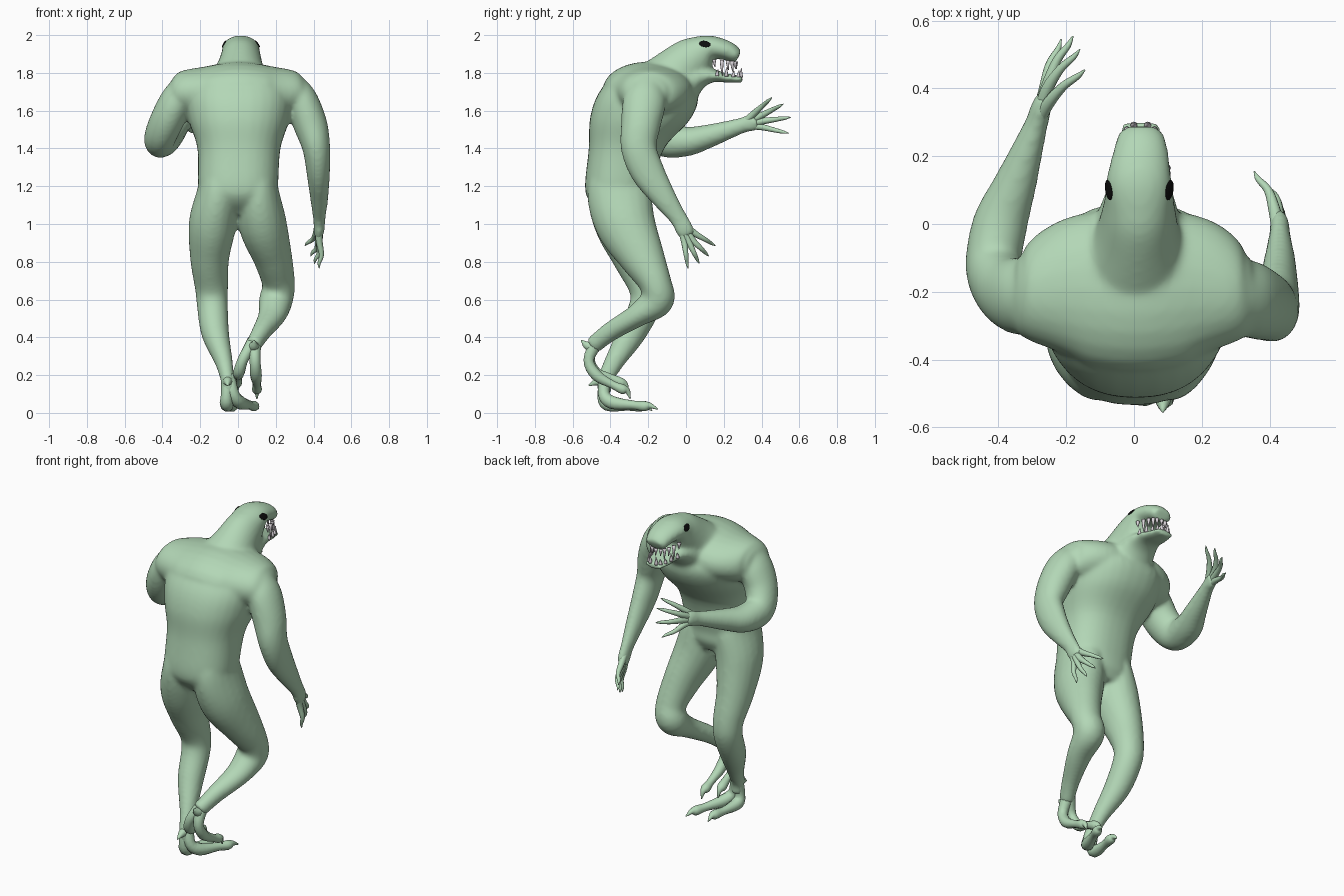
import bpy, bmesh, math
from mathutils import Vector, Matrix


def material(name, rgb):
    m = bpy.data.materials.new(name)
    m.diffuse_color = (*rgb, 1)
    return m


SKIN = material("pale green skin", (0.45, 0.68, 0.47))
BLACK = material("black eye", (0.004, 0.004, 0.004))
TOOTH = material("tooth grey white", (0.72, 0.68, 0.72))


def spline(pts, steps):
    """Catmull-Rom through rows of numbers."""
    rows = [Vector(p) for p in pts]
    rows = [2 * rows[0] - rows[1]] + rows + [2 * rows[-1] - rows[-2]]
    out = []
    for i in range(1, len(rows) - 2):
        a, b, c, d = rows[i - 1:i + 3]
        for k in range(steps):
            t = k / steps
            out.append(0.5 * (2 * b + (c - a) * t + (2 * a - 5 * b + 4 * c - d) * t * t
                              + (3 * b - a - 3 * c + d) * t ** 3))
    return out + [rows[-2]]


def tube(bm, pts, sides=20, steps=5, flat=False, power=2.0, ref=(1, 0, 0)):
    """Loft of oval rings; each point is x, y, z, half width, half depth."""
    rows = spline(pts, steps)
    cs = [Vector(r[:3]) for r in rows]
    rings = []
    for i, r in enumerate(rows):
        tan = (cs[min(i + 1, len(cs) - 1)] - cs[max(i - 1, 0)]).normalized()
        if flat:
            tan = Vector((0, 0, 1))
        u = Vector(ref)
        u = (u - tan * u.dot(tan)).normalized()
        v = tan.cross(u)
        ring = []
        for k in range(sides):
            a = 2 * math.pi * k / sides
            c, s = math.cos(a), math.sin(a)
            c = math.copysign(abs(c) ** (2 / power), c)
            s = math.copysign(abs(s) ** (2 / power), s)
            ring.append(bm.verts.new(cs[i] + u * c * max(r[3], .002) + v * s * max(r[4], .002)))
        rings.append(ring)
    for p, q in zip(rings, rings[1:]):
        for k in range(sides):
            bm.faces.new((p[k], p[(k + 1) % sides], q[(k + 1) % sides], q[k]))
    bm.faces.new(rings[0][::-1])
    bm.faces.new(rings[-1])


def finish(bm, name, mat):
    bmesh.ops.recalc_face_normals(bm, faces=bm.faces)
    me = bpy.data.meshes.new(name)
    bm.to_mesh(me)
    bm.free()
    me.materials.append(mat)
    for p in me.polygons:
        p.use_smooth = True
    ob = bpy.data.objects.new(name, me)
    bpy.context.collection.objects.link(ob)
    return ob


bm = bmesh.new()
# torso
tube(bm, [(0, -.325, 1.05, .15, .11), (0, -.345, 1.12, .195, .165), (0, -.355, 1.2, .212, .18),
          (.005, -.315, 1.4, .22, .2), (.005, -.245, 1.55, .268, .265), (.005, -.205, 1.67, .285, .27),
          (.005, -.2, 1.76, .25, .21), (.005, -.2, 1.81, .17, .13)], 32, flat=True, power=2.3)
# shoulder girdle
tube(bm, [(-.35, -.205, 1.695, .1, .075), (-.3, -.205, 1.695, .15, .115), (-.16, -.19, 1.7, .22, .135),
          (.005, -.2, 1.715, .24, .145), (.17, -.19, 1.7, .22, .135), (.3, -.205, 1.695, .15, .115),
          (.35, -.205, 1.695, .1, .075)], 24, ref=(0, 1, 0))
# neck and upper jaw
tube(bm, [(0, -.16, 1.69, .21, .17), (.01, -.05, 1.8, .135, .14), (.015, .05, 1.885, .106, .115),
          (.015, .125, 1.932, .098, .068), (.02, .21, 1.92, .083, .053), (.02, .255, 1.897, .072, .045),
          (.02, .278, 1.885, .06, .034)], 24)
# throat and lower jaw
tube(bm, [(.01, -.06, 1.7, .15, .13), (.015, .05, 1.77, .115, .075), (.02, .14, 1.785, .088, .036),
          (.02, .22, 1.772, .075, .024), (.02, .3, 1.765, .057, .018)], 24)
# lowered arm
tube(bm, [(.28, -.21, 1.73, .08, .09), (.335, -.22, 1.65, .09, .115), (.385, -.24, 1.52, .09, .105),
          (.415, -.25, 1.4, .074, .095), (.425, -.2, 1.27, .062, .09), (.43, -.11, 1.13, .047, .065),
          (.43, -.04, 1.03, .033, .048), (.43, -.01, .975, .03, .05), (.425, .01, .935, .024, .045)])
# raised arm
tube(bm, [(-.27, -.21, 1.73, .08, .09), (-.325, -.215, 1.65, .09, .115), (-.38, -.195, 1.54, .09, .105),
          (-.415, -.125, 1.452, .083, .095), (-.395, 0, 1.437, .082, .08), (-.35, .12, 1.465, .064, .063),
          (-.29, .29, 1.52, .036, .043), (-.275, .34, 1.535, .032, .048), (-.262, .38, 1.545, .024, .045)])
# bent leg
tube(bm, [(.1, -.35, 1.32, .09, .13), (.105, -.355, 1.17, .112, .168), (.13, -.32, 1.0, .128, .16),
          (.185, -.23, .82, .103, .12), (.215, -.16, .68, .087, .086), (.2, -.155, .595, .09, .09),
          (.18, -.26, .515, .074, .062), (.125, -.4, .43, .052, .052), (.08, -.495, .355, .042, .047)])
# standing leg
tube(bm, [(-.1, -.35, 1.32, .09, .13), (-.105, -.355, 1.17, .112, .168), (-.135, -.33, 1.0, .126, .155),
          (-.15, -.27, .82, .104, .118), (-.14, -.215, .66, .088, .088), (-.135, -.22, .56, .082, .083),
          (-.12, -.29, .42, .074, .076), (-.075, -.38, .27, .048, .053), (-.055, -.43, .17, .037, .042),
          (-.05, -.43, .1, .036, .036)])
body = finish(bm, "body", SKIN)
rm = body.modifiers.new("blend", 'REMESH')
rm.mode, rm.voxel_size, rm.use_smooth_shade = 'VOXEL', .011, True
sm = body.modifiers.new("soften", 'SMOOTH')
sm.factor, sm.iterations = .5, 14
dg = bpy.context.evaluated_depsgraph_get()
fused = bpy.data.meshes.new_from_object(body.evaluated_get(dg))
body.modifiers.clear()
body.data = fused
fused.materials.clear()
fused.materials.append(SKIN)


def digits(name, paths):
    b = bmesh.new()
    for path in paths:
        tube(b, [(*p[:3], p[3], p[3]) for p in path], 10, 4)
    return finish(b, name, SKIN)


def finger(wrist, root, tip, bow):
    a, t = Vector(root), Vector(tip)
    mid = a.lerp(t, .5) + Vector(bow)
    start = a.lerp(Vector(wrist), .7)
    return [(*start, .02), (*a, .018), (*mid, .013), (*a.lerp(t, .8), .009), (*t, .002)]


# fingers
digits("lowered_hand_fingers", [finger((.43, -.04, 1.03), r, t, (.012, 0, 0)) for r, t in [
    ((.43, -.01, .91), (.43, .01, .765)), ((.43, .015, .905), (.405, .07, .79)),
    ((.425, .035, .915), (.385, .12, .83)), ((.415, .04, .955), (.355, .155, .885))]])
digits("raised_hand_fingers", [finger((-.29, .29, 1.52), r, t, (-.01, 0, 0)) for r, t in [
    ((-.25, .36, 1.585), (-.145, .455, 1.67)), ((-.255, .4, 1.575), (-.16, .515, 1.635)),
    ((-.255, .41, 1.545), (-.18, .555, 1.565)), ((-.265, .39, 1.515), (-.215, .545, 1.48))]])
# knuckled toes and heel spurs
digits("bent_leg_foot", [
    [(.085, -.47, .38, .038), (.03, -.51, .29, .028), (.005, -.48, .215, .031), (0, -.41, .19, .022),
     (-.005, -.345, .16, .027), (-.005, -.32, .145, .016), (-.005, -.305, .105, .003)],
    [(.085, -.47, .38, .038), (.09, -.515, .28, .029), (.095, -.475, .2, .031), (.1, -.39, .15, .022),
     (.1, -.335, .125, .027), (.1, -.31, .115, .016), (.1, -.295, .075, .003)],
    [(.08, -.47, .35, .035), (.085, -.52, .355, .025), (.085, -.555, .385, .003)]])
digits("standing_foot", [
    [(-.055, -.42, .2, .034), (-.06, -.44, .1, .03), (-.06, -.415, .045, .036), (-.045, -.31, .035, .024),
     (-.03, -.24, .034, .028), (-.027, -.21, .034, .016), (-.025, -.18, .012, .003)],
    [(-.05, -.42, .2, .034), (-.025, -.435, .1, .032), (.01, -.39, .055, .036), (.06, -.28, .042, .024),
     (.085, -.22, .036, .028), (.095, -.19, .038, .016), (.107, -.15, .02, .003)],
    [(-.055, -.42, .17, .03), (-.055, -.47, .165, .022), (-.055, -.515, .145, .003)]])

# teeth along both jaws, uneven in length
bm = bmesh.new()
for upper, count, lengths in ((True, 11, (.04, .085, .05, .06, .04)), (False, 10, (.035, .05, .03))):
    for i in range(count):
        j = min(i, count - 1 - i)
        a = math.pi * i / (count - 1)
        y0, ln = (.15, .115) if upper else (.165, .128)
        x = .02 + math.copysign(abs(math.cos(a)) ** .6, math.cos(a)) * (.078 - .02 * math.sin(a))
        y = y0 + ln * max(math.sin(a), 0) ** .9
        h = lengths[j % len(lengths)]
        z = 1.872 - .012 * math.sin(a) if upper else 1.784 - .008 * math.sin(a)
        d = -1 if upper else 1
        tube(bm, [(x, y, z, .011, .011), (x, y, z + d * h * .5, .007, .007),
                  (x, y + .004, z + d * h, .001, .001)], 8, 2)
finish(bm, "teeth", TOOTH)

# eyes laid flat on the skin
for s, name in ((-1, "left_eye"), (1, "right_eye")):
    hit, loc, nor, _ = body.ray_cast(Vector((s, .1, 1.953)), Vector((-s, 0, 0)))
    if not hit:
        loc, nor = Vector((.015 + .09 * s, .1, 1.953)), Vector((s, 0, .6)).normalized()
    fwd = Vector((0, 1, -.35))
    fwd = (fwd - nor * fwd.dot(nor)).normalized()
    rot = Matrix((fwd, nor.cross(fwd), nor)).transposed().to_4x4()
    bm = bmesh.new()
    bmesh.ops.create_uvsphere(bm, u_segments=20, v_segments=10, radius=1,
                              matrix=Matrix.Translation(loc) @ rot @ Matrix.Diagonal((.031, .02, .004, 1)))
    finish(bm, name, BLACK)
